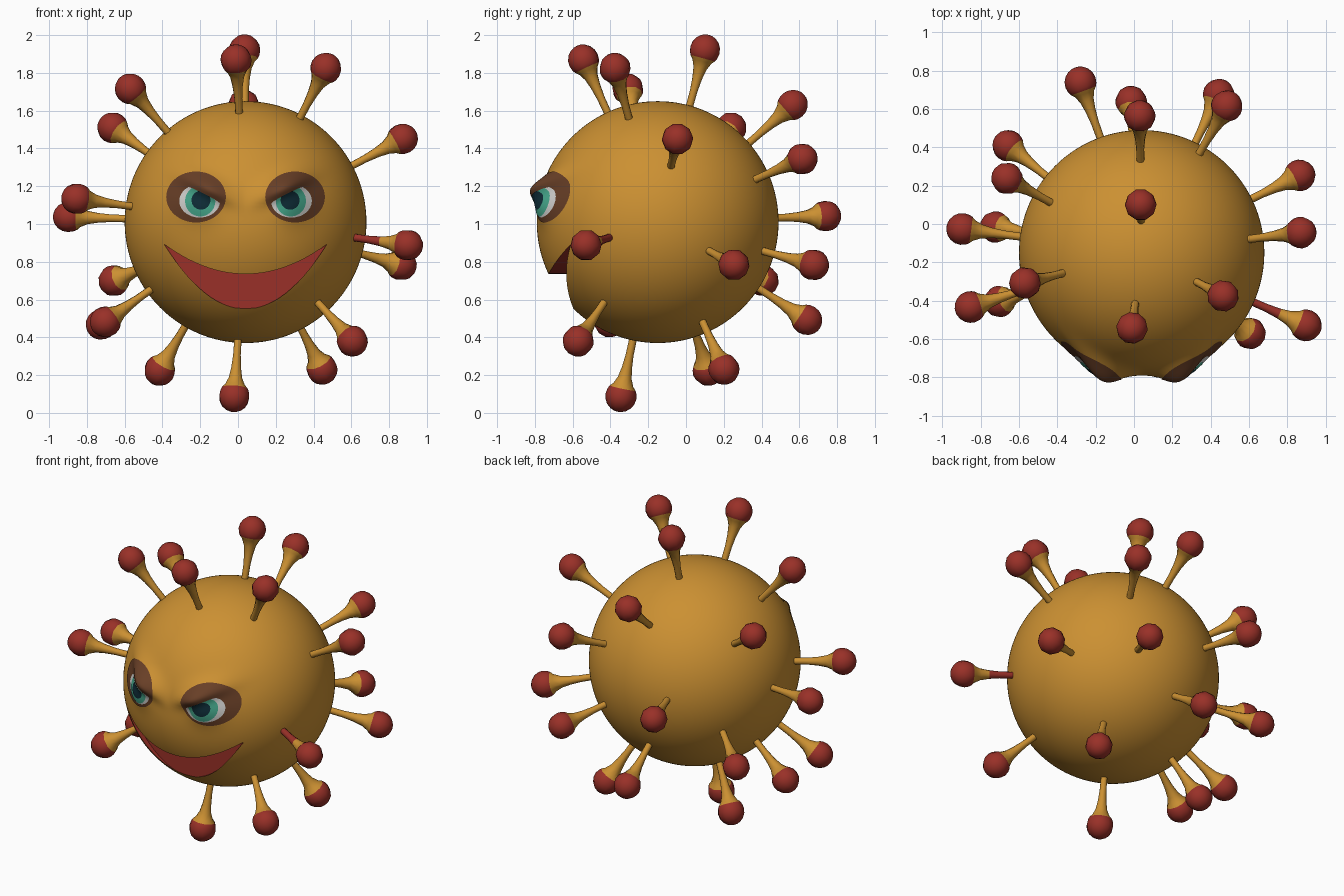
import bpy, bmesh, math
from mathutils import Vector

if "Cube" in bpy.data.objects:
    bpy.data.objects.remove(bpy.data.objects["Cube"])

C = Vector((0.04, -0.15, 1.01))   # body centre
R = 0.64


def material(name, rgb):
    m = bpy.data.materials.new(name)
    m.diffuse_color = (*rgb, 1)
    m.use_nodes = True
    m.node_tree.nodes["Principled BSDF"].inputs["Base Color"].default_value = m.diffuse_color
    return m


GOLD = material("gold skin", (0.60, 0.28, 0.032))
RED = material("dark red", (0.32, 0.030, 0.021))
BROWN = material("brown eyelid", (0.14, 0.050, 0.020))
WHITE = material("eye white", (0.68, 0.68, 0.66))
TEAL = material("teal iris", (0.065, 0.42, 0.28))
DARK = material("dark pupil", (0.005, 0.028, 0.042))


def make(name, bm, mats):
    bmesh.ops.recalc_face_normals(bm, faces=bm.faces)
    me = bpy.data.meshes.new(name)
    bm.to_mesh(me)
    bm.free()
    for m in mats:
        me.materials.append(m)
    ob = bpy.data.objects.new(name, me)
    bpy.context.collection.objects.link(ob)
    return ob


def bump(x, z):
    """Forward bulge of the eyeballs and the slanted brows."""
    dx = abs(x - C.x)
    eye = 0.042 * math.exp(-((dx - 0.24) ** 2 + (z - 1.115) ** 2) / (2 * 0.07 ** 2))
    a = math.radians(25)
    u, v = dx - 0.205, z - 1.195
    along = u * math.cos(a) + v * math.sin(a)
    across = -u * math.sin(a) + v * math.cos(a)
    w = 0.05 if across > 0 else 0.032
    brow = 0.066 * math.exp(-(along / 0.10) ** 2 / 2 - (across / w) ** 2 / 2)
    return eye + brow


def surface_y(x, z):
    d = R * R - (x - C.x) ** 2 - (z - C.z) ** 2
    return C.y - math.sqrt(max(d, 0)) - bump(x, z)


# Body: dense ball with raised brows and eyes
bm = bmesh.new()
bmesh.ops.create_uvsphere(bm, u_segments=200, v_segments=100, radius=R)
for v in bm.verts:
    v.co += C
    if v.co.y < C.y:
        v.co.y -= bump(v.co.x, v.co.z)
body = make("body", bm, [GOLD, RED])

# Mouth: crescent cutter with a flat back
N, W = 28, 0.43
outline = []
for i in range(N + 1):
    dx = -W + 2 * W * i / N
    outline.append((dx, 0.735 + 0.85 * dx * dx))
for i in range(1, N):
    dx = W - 2 * W * i / N
    outline.append((dx, 0.55 + 1.85 * dx * dx))
bm = bmesh.new()
back = [bm.verts.new((C.x + x, -0.598, z)) for x, z in outline]
front = [bm.verts.new((C.x + x, -1.0, z)) for x, z in outline]
bm.faces.new(back)
bm.faces.new(front[::-1])
for i in range(len(back)):
    j = (i + 1) % len(back)
    bm.faces.new((back[i], front[i], front[j], back[j]))
cutter = make("mouth_cutter", bm, [RED])
cutter.hide_render = True
mod = body.modifiers.new("mouth", 'BOOLEAN')
mod.operation = 'DIFFERENCE'
mod.solver = 'EXACT'
mod.object = cutter
bpy.context.view_layer.objects.active = body
body.select_set(True)
bpy.ops.object.modifier_apply(modifier=mod.name)
bpy.data.objects.remove(cutter)
for p in body.data.polygons:   # everything sunk below the ball is mouth
    p.material_index = 1 if (p.center - C).length < R - 0.001 else 0
bpy.ops.object.shade_smooth_by_angle(angle=math.radians(35))


# Eye layers: thin patches following the face
def patch(name, side, cx, cz, rx, rz, offset, mat, lid=None):
    bm = bmesh.new()
    A, K = 56, 12
    tilt = math.radians(27)

    def vert(dx, z):
        x = C.x + side * dx
        return bm.verts.new((x, surface_y(x, z) - offset, z))

    mid = vert(cx, cz)
    rings = []
    for k in range(1, K + 1):
        ring = []
        for i in range(A):
            t = 2 * math.pi * i / A
            r = 1 / math.hypot(math.cos(t) / rx, math.sin(t) / rz)
            up = math.sin(t - tilt)   # direction towards the slanted lid
            if lid is not None and up > 1e-4:
                r = min(r, lid / up)
            ring.append(vert(cx + r * math.cos(t) * k / K, cz + r * math.sin(t) * k / K))
        rings.append(ring)
    for i in range(A):
        j = (i + 1) % A
        bm.faces.new((mid, rings[0][i], rings[0][j]))
        for a, b in zip(rings, rings[1:]):
            bm.faces.new((a[i], b[i], b[j], a[j]))
    ob = make(name, bm, [mat])
    if sum(p.normal.y for p in ob.data.polygons) > 0:
        ob.data.flip_normals()
    ob.data.shade_smooth()


for label, s in (("left", -1), ("right", 1)):
    patch(label + "_eyelid", s, 0.262, 1.143, 0.158, 0.135, 0.004, BROWN)
    patch(label + "_eye_white", s, 0.243, 1.122, 0.108, 0.088, 0.007, WHITE, 0.042)
    patch(label + "_iris", s, 0.240, 1.122, 0.080, 0.082, 0.010, TEAL, 0.042)
    patch(label + "_pupil", s, 0.236, 1.126, 0.050, 0.050, 0.013, DARK, 0.038)

# Spikes: lathed stalk flaring into a ball, pointing away from the centre
D, B = 0.945, 0.083
profile = [(0.020, 0.60), (0.021, 0.72), (0.027, 0.79), (0.037, 0.845), (0.054, 0.883)]
for deg in (-33, -20, 0, 20, 40, 60, 76):
    a = math.radians(deg)
    profile.append((B * math.cos(a), D + B * math.sin(a)))


def spike(name, tip, red_stalk=False):
    d = Vector(tip) - C
    q = d.to_track_quat('Z', 'Y')
    bm = bmesh.new()
    S = 10
    rings = [[bm.verts.new(C + q @ Vector((r * math.cos(2 * math.pi * i / S),
                                           r * math.sin(2 * math.pi * i / S), t)))
              for i in range(S)] for r, t in profile]
    end = bm.verts.new(C + q @ Vector((0, 0, D + B)))
    for k in range(len(rings) - 1):
        t = (profile[k][1] + profile[k + 1][1]) / 2
        for i in range(S):
            j = (i + 1) % S
            f = bm.faces.new((rings[k][i], rings[k][j], rings[k + 1][j], rings[k + 1][i]))
            f.material_index = 1 if t > 0.905 or (red_stalk and t < 0.8) else 0
    for i in range(S):
        bm.faces.new((rings[-1][i], rings[-1][(i + 1) % S], end)).material_index = 1
    make(name, bm, [GOLD, RED]).data.shade_smooth()


tips = [
    (-0.01, -0.54, 1.862), (0.035, 0.10, 1.92), (0.46, -0.373, 1.815), (0.87, -0.045, 1.45),
    (-0.565, -0.307, 1.71), (-0.661, 0.237, 1.508), (-0.843, -0.43, 1.132), (-0.898, -0.026, 1.037),
    (-0.661, 0.412, 0.698), (-0.712, -0.408, 0.475), (-0.70, -0.02, 0.485), (-0.413, 0.116, 0.228),
    (-0.02, -0.345, 0.085), (0.444, 0.20, 0.233), (0.60, -0.567, 0.386), (0.867, 0.255, 0.783),
    (0.03, 0.57, 1.635), (-0.015, 0.64, 0.492), (0.484, 0.615, 1.344), (0.443, 0.677, 0.783),
    (-0.281, 0.743, 1.042),
]
for n, tip in enumerate(tips):
    spike(f"spike_{n + 1}", tip)
spike("red_stalk_spike", (0.892, -0.527, 0.889), True)
